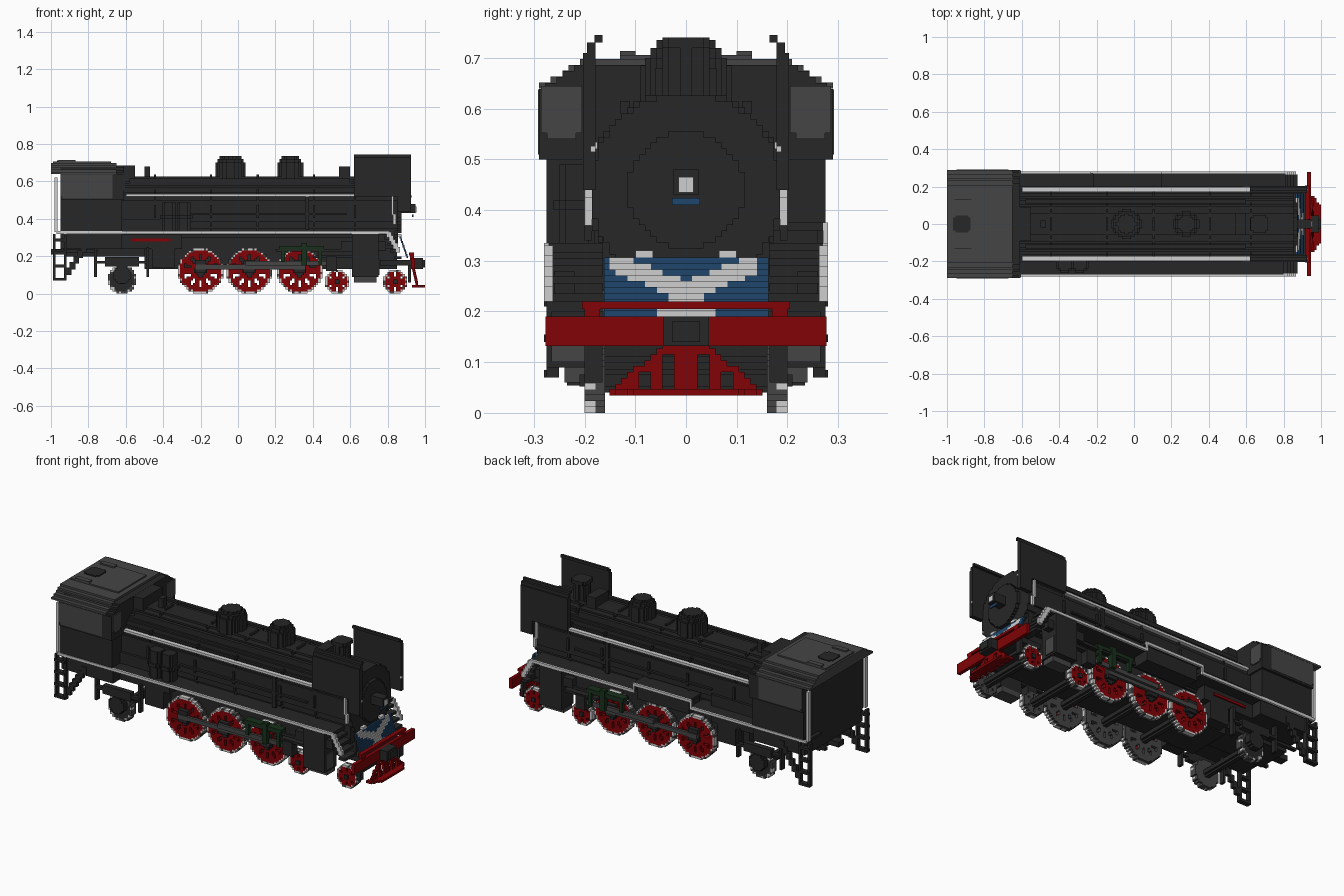
import bpy, bmesh, math, random
from mathutils import Vector

random.seed(4)
STEP = .0116  # edge length of one block

cube = bpy.data.objects.get("Cube")
if cube:
    bpy.data.objects.remove(cube, do_unlink=True)


def material(name, r, g, b):
    mat = bpy.data.materials.new(name)
    mat.use_nodes = True
    mat.diffuse_color = (r, g, b, 1)
    mat.node_tree.nodes["Principled BSDF"].inputs["Base Color"].default_value = (r, g, b, 1)
    return mat


MATS = [material("soot_black", .02, .02, .02), material("roof_grey", .06, .06, .06),
        material("signal_red", .22, .001, .002), material("trim_white", .62, .62, .62),
        material("plate_blue", .014, .062, .15), material("gear_green", .009, .03, .011)]
BLACK, GREY, RED, WHITE, BLUE, GREEN = range(len(MATS))


def build(name, blocks, mirror=False):
    """One object from (colour, x range, y range, z range) blocks."""
    if mirror:
        blocks = blocks + [(c, x, (-y[1], -y[0]), z) for c, x, y, z in blocks]
    bm = bmesh.new()
    for colour, *ranges in blocks:
        lo, hi = (Vector([r[i] for r in ranges]) for i in (0, 1))
        made = bmesh.ops.create_cube(bm, size=1)["verts"]
        for v in made:
            v.co = (lo + hi) / 2 + v.co * (hi - lo)
        for face in {f for v in made for f in v.link_faces}:
            face.material_index = colour
    mesh = bpy.data.meshes.new(name)
    bm.to_mesh(mesh)
    bm.free()
    for mat in MATS:
        mesh.materials.append(mat)
    obj = bpy.data.objects.new(name, mesh)
    bpy.context.collection.objects.link(obj)


def box(name, colour, x, y, z, mirror=False):
    build(name, [(colour, x, y, z)], mirror)


def stepped(name, axis, depth, u_range, w_range, rule, mirror=False, lean=0):
    """Stepped slab: rule(u, w) gives a colour or None, equal cells in a row are joined."""
    blocks = []
    columns = round((u_range[1] - u_range[0]) / STEP)
    rows = round((w_range[1] - w_range[0]) / STEP)
    for j in range(rows):
        w = w_range[0] + j * STEP
        d = tuple(e + lean * j * STEP for e in depth)
        cells = [rule(u_range[0] + (i + .5) * STEP, w + STEP / 2) for i in range(columns)] + [None]
        start = 0
        for i in range(1, columns + 1):
            if cells[i] != cells[start]:
                if cells[start] is not None:
                    u = (u_range[0] + start * STEP, u_range[0] + i * STEP)
                    row = (w, w + STEP)
                    spans = {"x": (d, u, row), "y": (u, d, row), "z": (u, row, d)}[axis]
                    blocks.append((cells[start], *spans))
                start = i
    build(name, blocks, mirror)


def disc(name, axis, depth, centre, radius, colour, mirror=False):
    cu, cw = centre
    reach = math.ceil(radius / STEP) * STEP
    stepped(name, axis, depth, (cu - reach, cu + reach), (cw - reach, cw + reach),
            lambda u, w: colour if math.hypot(u - cu, w - cw) < radius else None, mirror)


# Boiler, smokebox and door
AXIS = (0, .44)
disc("boiler", "x", (-.64, .855), AXIS, .19, BLACK)
for i, x in enumerate((-.45, -.15, .1, .4, .62)):
    disc(f"boiler_band_{i}", "x", (x, x + STEP), AXIS, .195, BLACK)
disc("smokebox_door", "x", (.855, .875), AXIS, .115, BLACK)
box("lamp_housing", BLACK, (.87, .95), (-.025, .025), (.43, .48))
box("lamp_glass", WHITE, (.948, .955), (-.015, .015), (.435, .465))
box("lamp_plate", BLUE, (.93, .938), (-.028, .028), (.41, .424))

# Domes, chimney and fittings on the boiler top
for label, x, radius in (("steam", -.04, .08), ("sand", .28, .07)):
    disc(label + "_dome", "z", (.58, .7), (x, 0), radius, BLACK)
    disc(label + "_dome_shoulder", "z", (.7, .72), (x, 0), radius - STEP, BLACK)
    disc(label + "_dome_cap", "z", (.72, .735), (x, 0), radius - .025, BLACK)
disc("chimney", "z", (.6, .72), (.67, 0), .042, BLACK)
disc("chimney_lip", "z", (.72, .74), (.67, 0), .05, BLACK)
box("feed_heater", BLACK, (.54, .6), (-.06, .06), (.6, .68))
box("turret", BLACK, (-.62, -.55), (-.09, .09), (.6, .685))
box("whistle", BLACK, (-.5, -.47), (-.02, .02), (.62, .68))
box("boiler_pipe", BLACK, (-.58, .6), (.11, .13), (.59, .615), True)
box("side_pipe", BLACK, (-.3, .58), (.185, .2), (.42, .43), True)
box("drop_pipe", BLACK, (.36, .38), (.185, .2), (.34, .52), True)

# Smoke deflectors with tops bent inward
build("smoke_deflector", [(BLACK, (.62, .925), (.178, .203), (.52, .71)),
                          (BLACK, (.85, .925), (.178, .203), (.44, .52)),
                          (BLACK, (.62, .925), (.178, .195), (.71, .73)),
                          (BLACK, (.62, .925), (.165, .18), (.73, .745))], True)

# Running boards; the left one rises over the pump
box("right_board", BLACK, (-.95, .8), (-.27, -.14), (.315, .335))
box("right_board_edge", WHITE, (-.97, .81), (-.28, -.27), (.32, .335))
LIFT = .04
for i, (x, rise) in enumerate((((-.97, -.22), 0), ((-.22, .15), LIFT), ((.15, .81), 0))):
    z = (.32 + rise, .335 + rise)
    box(f"left_board_{i}", BLACK, x, (.14, .27), z)
    box(f"left_board_edge_{i}", WHITE, x, (.27, .28), z)
for x in (-.22, .15):
    box("left_edge_riser", WHITE, (x - STEP, x), (.27, .28), (.32, .335 + LIFT))
box("pump_housing", BLACK, (-.2, .13), (.16, .26), (.28, .36))
build("board_front_curve", [(WHITE, (.795 + i * STEP, .82 + i * STEP), (.262, .28),
                             (.3 - i * .02, .33 - i * .02)) for i in range(5)], True)
build("front_steps", [(BLACK, (.78 + i * .018, .82 + i * .018), (.16, .265),
                       (.29 - i * .035, .305 - i * .035)) for i in range(4)], True)

# White handrails on the boiler
build("handrail", [(WHITE, (-.6, .83), (.175, .197), (.52, .534)),
                   (WHITE, (.82, .832), (.185, .2), (.42, .532)),
                   (WHITE, (.83, .845), (.185, .2), (.37, .425)),
                   (WHITE, (.92, .93), (.178, .188), (.514, .526))], True)

# Air pumps on the right board
for i, x in enumerate((-.37, -.29)):
    disc(f"air_pump_{i}", "z", (.33, .49), (x, -.215), .036, BLACK)
    disc(f"air_pump_band_{i}", "z", (.4, .42), (x, -.215), .046, BLACK)

# Cab with grey windows
box("cab_body", BLACK, (-.95, -.62), (-.275, .275), (.335, .52))
box("cab_floor", BLACK, (-.95, -.62), (-.265, .265), (.24, .335))


def cab_section(y, z):
    return BLACK if abs(y) < min(.285, .285 - (z - .64) * 1.6) else None


SPAN = (-.29, .29)
stepped("cab_upper", "x", (-.95, -.61), SPAN, (.5, .69), cab_section)
stepped("cab_side_window", "y", (.284, .292), (-.95, -.67), (.51, .635),
        lambda x, z: GREY if abs(x + .81) < .11 + (z - .5) * 1.5 else None, True)
stepped("cab_front_window", "x", (-.612, -.604), (.205, .285), (.54, .65),
        lambda y, z: GREY if abs(y - .245) < .012 + (z - .535) * 1.2 else None, True)
stepped("cab_roof", "x", (-1, -.65), SPAN, (.64, .7),
        lambda y, z: GREY if abs(y) < .29 - (z - .645) * 1.7 else None)
box("roof_vent", GREY, (-.99, -.68), (-.13, .13), (.69, .706))
disc("roof_hatch", "z", (.704, .712), (-.92, 0), .05, BLACK)
box("roof_flap", GREY, (-.96, -.87), (.1, .13), (.704, .714), True)
box("cab_grab_rail", WHITE, (-.98, -.964), (.25, .272), (.33, .62), True)

# Cab ladders and struts
build("cab_ladder", [(BLACK, (x, x + .014), (.25, .275), (.07, .32)) for x in (-.99, -.93)]
      + [(BLACK, (-.99, -.92), (.25, .28), (z, z + .015)) for z in (.07, .14, .21, .28)]
      + [(BLACK, (-.92 + i * .02, -.89 + i * .02), (.25, .27), (.1 + i * .03, .14 + i * .03))
         for i in range(6)], True)

# Frame, firebox and drawgear
box("main_frame", BLACK, (-.5, .85), (-.13, .13), (.133, .3))
box("firebox", BLACK, (-.64, -.3), (-.2, .2), (.24, .4))
box("frame_stripe", RED, (-.57, -.36), (.2, .208), (.28, .295), True)
box("rear_frame", BLACK, (-.93, -.48), (-.1, .1), (.2, .26))
box("drawbar", BLACK, (-1, -.7), (-.025, .025), (.21, .24))
box("rear_pipe", BLACK, (-.98, -.75), (.1, .12), (.22, .235), True)
box("ash_pan", BLACK, (-.46, -.34), (-.2, .2), (.14, .25))
box("trailing_truck", BLACK, (-.76, -.48), (.2, .225), (.16, .175), True)
box("truck_spring", BLACK, (-.71, -.53), (.2, .23), (.145, .195), True)
build("truck_hangers", [(BLACK, (x, x + .015), (.19, .22), (.09, .25)) for x in (-.77, -.49)], True)
disc("axle_box", "y", (.2, .235), (-.62, .1), .045, BLACK, True)


# Wheels with open spokes
def wheel(name, x, radius, face, spokes=0, fleck=.8):
    def rule(u, z):
        dist = math.hypot(u - x, z - radius)
        if dist > radius:
            return None
        if dist > radius - STEP:
            return WHITE if random.random() < fleck else GREY
        if dist > radius * .74 or dist < radius * .45:
            return face
        return face if math.cos(spokes * math.atan2(z - radius, u - x)) > -.55 else None

    def inner(u, z):
        return GREY if rule(u, z) is not None else None

    u, w = (x - radius, x + radius), (0, radius * 2)
    stepped(name, "y", (.178, .2), u, w, rule, True)
    stepped(name + "_back", "y", (.16, .178), u, w, inner, True)
    disc(name + "_hub", "y", (.2, .21), (x, radius), radius * .25, BLACK, True)
    disc(name + "_axle", "y", (-.16, .16), (x, radius), .022, BLACK)


DRIVERS = (-.2, .06, .33)
for i, x in enumerate(DRIVERS):
    wheel(f"driving_wheel_{i}", x, STEP * 10.5, RED, spokes=10)
    box(f"crank_{i}", BLACK, (x - .03, x + .03), (.2, .225), (.11, .18), True)
for i, x in enumerate((.53, .84)):
    wheel(f"pilot_wheel_{i}", x, STEP * 5.5, RED, spokes=6)
wheel("trailing_wheel", -.62, STEP * 6.5, BLACK, fleck=.4)

# Rods, valve gear and cylinders
box("coupling_rod", GREY, (-.23, .36), (.215, .23), (.13, .155), True)
box("main_rod", GREY, (.04, .5), (.23, .245), (.15, .175), True)
box("slide_bar", BLACK, (.4, .64), (.22, .25), (.19, .205), True)
box("crosshead", BLACK, (.47, .53), (.21, .26), (.12, .2), True)
box("radius_rod", BLACK, (.2, .62), (.24, .255), (.225, .24), True)
build("valve_gear", [(GREEN, (.22, .46), (.215, .26), (.235, .255)),
                     (GREEN, (.23, .25), (.235, .26), (.17, .25)),
                     (GREEN, (.34, .37), (.235, .265), (.15, .27)),
                     (GREEN, (.43, .45), (.235, .26), (.15, .25))], True)
build("cylinder", [(BLACK, (.61, .75), (.165, .275), (.09, .32)),
                   (GREY, (.62, .74), (.165, .24), (.06, .09)),
                   (GREY, (.75, .757), (.2, .265), (.1, .19)),
                   (BLACK, (.55, .79), (.22, .26), (.23, .28))], True)
box("smokebox_saddle", BLACK, (.62, .84), (-.165, .165), (.24, .36))


# Sloping nose plate with white wings
def wings(y, z):
    y = abs(y)
    wing = abs(z - .24 - y * .4) < .019 and y < .145
    tail = y < .035 or (z < .215 and y < .06)
    return WHITE if wing or (tail and z < .265) else BLUE


stepped("nose_plate", "x", (.9, .91), (-.162, .162), (.19, .306), wings, lean=-.35)
box("plate_bracket", WHITE, (.856, .875), (.065, .1), (.306, .32), True)

# Buffer beam, coupler and rail guards
box("buffer_beam", RED, (.925, .945), (-.277, .277), (.132, .19))
box("beam_top", RED, (.915, .94), (-.205, .205), (.205, .22))
box("beam_post", RED, (.92, .94), (.17, .2), (.18, .21), True)
box("platform", BLACK, (.76, .925), (-.165, .165), (.15, .18))
box("rail_guard", BLACK, (.91, .925), (.165, .2), (.06, .15), True)
box("coupler", BLACK, (.94, .99), (-.045, .045), (.132, .19))
box("coupler_jaw", BLACK, (.985, 1), (-.028, .028), (.14, .18))


# Cowcatcher: upright slats above a pointed foot
def slats(y, z):
    y, limit = abs(y), .145 - max(0, z - .05) * 1.25
    if y > limit:
        return None
    solid = z < .046 or z > .115 or limit - y < .025 or y % .046 < .023
    return RED if solid else None


def foot(x, y):
    y, limit = abs(y), .15 - max(0, x - .96) * 1.4
    return RED if y < limit and (x > .97 or limit - y < .025 or y % .046 < .023) else None


stepped("cowcatcher", "x", (.95, .966), (-.151, .151), (.034, .135), slats, lean=-.2)
stepped("cowcatcher_foot", "z", (.034, .047), (.93, 1), (-.151, .151), foot)
